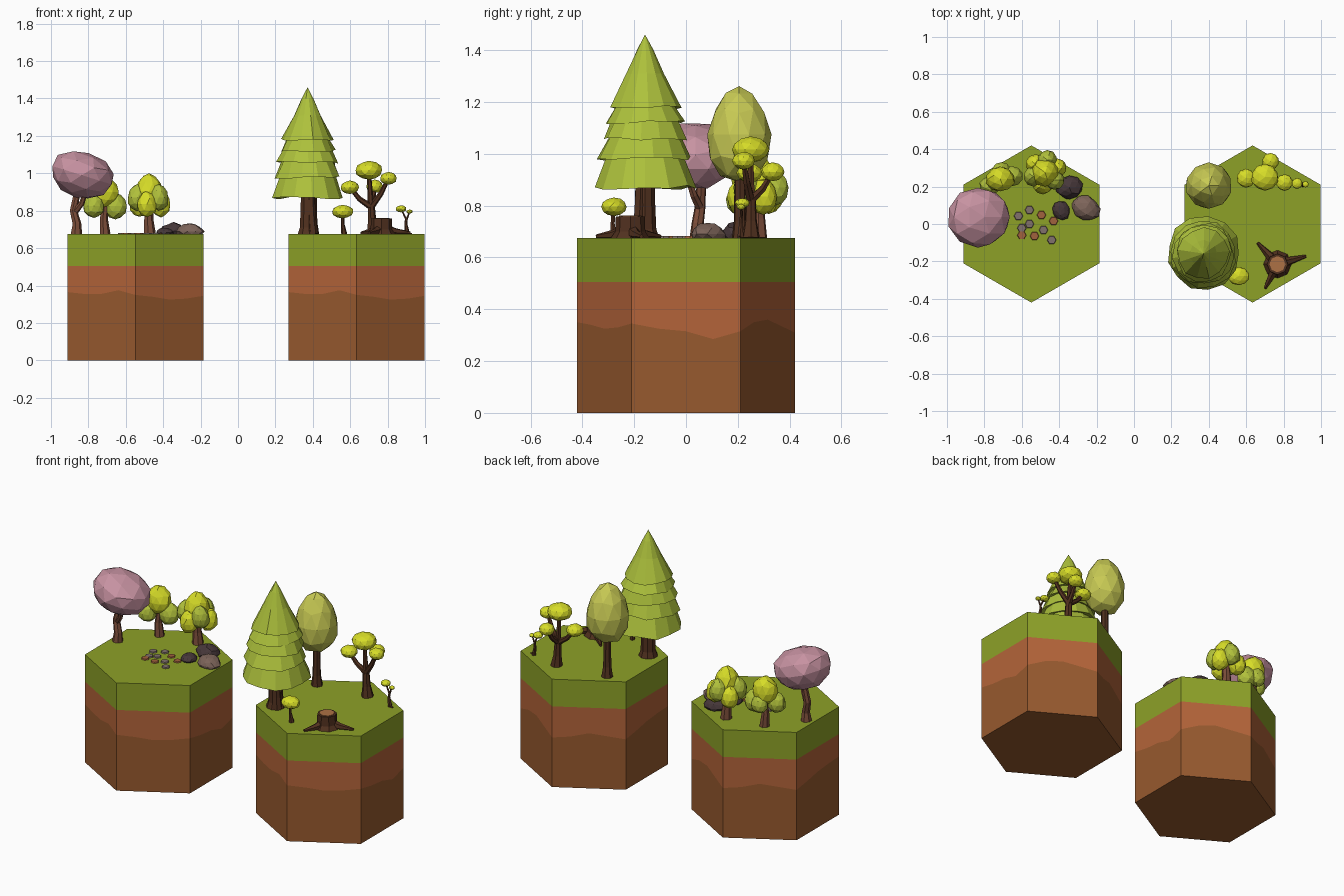
import bpy, bmesh, math, random
from mathutils import Vector

if "Cube" in bpy.data.objects:
    bpy.data.objects.remove(bpy.data.objects["Cube"])

random.seed(4)
Z0 = 0.675          # ground level on top of the tiles
CENTERS = {"left": -0.549, "right": 0.634}


def mat(name, r, g, b):
    m = bpy.data.materials.new(name)
    m.diffuse_color = [(c / 255) ** 2.2 for c in (r, g, b)] + [1]
    m.use_nodes = True
    m.node_tree.nodes["Principled BSDF"].inputs["Base Color"].default_value = m.diffuse_color
    return m


GRASS = mat("grass", 140, 160, 44)
SOIL = mat("soil", 178, 100, 60)
DEEP = mat("deep_soil", 150, 90, 50)
PINK = mat("pink_leaves", 198, 145, 160)
OLIVE = mat("olive_leaves", 198, 200, 84)
LIME = mat("lime_leaves", 176, 192, 62)
YELLOW = mat("yellow_leaves", 214, 220, 44)
PINE = mat("pine_leaves", 172, 192, 62)
BARK = mat("dark_bark", 82, 52, 36)
REDBARK = mat("red_bark", 122, 78, 60)
WOOD = mat("cut_wood", 172, 112, 70)
DARK = mat("dark_stone", 72, 58, 60)
STONE = mat("brown_stone", 124, 100, 90)
GREY = mat("grey_pebble", 128, 112, 108)
RED = mat("red_pebble", 160, 98, 64)


def finish(bm, name, material):
    bmesh.ops.recalc_face_normals(bm, faces=bm.faces)
    me = bpy.data.meshes.new(name)
    bm.to_mesh(me)
    bm.free()
    me.materials.append(material)
    ob = bpy.data.objects.new(name, me)
    bpy.context.collection.objects.link(ob)
    return ob


def skin(name, rings, material, cap_start=True, cap_end=True):
    """Bridge equal-length rings of points into one surface."""
    bm = bmesh.new()
    vs = [[bm.verts.new(p) for p in ring] for ring in rings]
    n = len(vs[0])
    for a, b in zip(vs, vs[1:]):
        for i in range(n):
            j = (i + 1) % n
            bm.faces.new((a[i], a[j], b[j], b[i]))
    if cap_start:
        bm.faces.new(vs[0][::-1])
    if cap_end:
        bm.faces.new(vs[-1])
    bmesh.ops.remove_doubles(bm, verts=bm.verts, dist=1e-5)
    return finish(bm, name, material)


def tube(name, pts, radii, material, sides=7):
    """Tapered limb through a few points."""
    pts = [Vector(p) for p in pts]
    rings = []
    for i, p in enumerate(pts):
        d = pts[min(i + 1, len(pts) - 1)] - pts[max(i - 1, 0)]
        q = Vector((0, 0, 1)).rotation_difference(d)
        rings.append([p + q @ Vector((radii[i] * math.cos(k * math.tau / sides),
                                      radii[i] * math.sin(k * math.tau / sides), 0))
                      for k in range(sides)])
    return skin(name, rings, material)


def blob(name, loc, size, material, taper=0.0, jitter=0.05, rot=(0, 0, 0), floor=None):
    """Faceted ball; taper narrows the top, floor flattens the underside."""
    bm = bmesh.new()
    bmesh.ops.create_icosphere(bm, subdivisions=2, radius=1)
    for v in bm.verts:
        k = 1 + random.uniform(-jitter, jitter)
        t = 1 - taper * v.co.z
        v.co = Vector((v.co.x * t * size[0], v.co.y * t * size[1], v.co.z * size[2])) * k
        if floor is not None:
            v.co.z = max(v.co.z, floor - loc[2])
    ob = finish(bm, name, material)
    ob.location = loc
    ob.rotation_euler = rot
    return ob


# hexagonal ground tiles with a wavy soil boundary
WAVE = [.35, .34, .325, .33, .345, .325, .315, .285, .315, .35, .36, .335,
        .31, .32, .345, .33, .315, .33, .35, .36, .365, .355, .355, .375]


def hex_ring(cx, heights):
    corners = [Vector((cx + .42 * math.cos(math.radians(a)), .42 * math.sin(math.radians(a)), 0))
               for a in range(-90, 270, 60)]
    return [corners[i // 4].lerp(corners[(i // 4 + 1) % 6], i % 4 / 4) + Vector((0, 0, h))
            for i, h in enumerate(heights)]


for side, cx in CENTERS.items():
    bottom, wave = hex_ring(cx, [0] * 24), hex_ring(cx, WAVE)
    turf, top = hex_ring(cx, [.505] * 24), hex_ring(cx, [Z0] * 24)
    skin(side + "_deep_soil", [bottom, wave], DEEP, True, False)
    skin(side + "_soil", [wave, turf], SOIL, False, False)
    skin(side + "_grass", [turf, top], GRASS, False, True)

# pink tree
tube("pink_tree_trunk", [(-.865, .045, Z0), (-.862, .045, .73), (-.88, .055, .80), (-.86, .06, .90)],
     [.032, .024, .021, .018], REDBARK)
tube("pink_tree_branch", [(-.875, .055, .79), (-.835, .03, .84), (-.815, .01, .90)], [.018, .015, .012], REDBARK, 6)
blob("pink_tree_crown", (-.835, .037, .99), (.172, .16, .125), PINK, -.1, .03, (0, .3, 0))

# two-tier bush tree at the back left
tube("back_left_trunk", [(-.712, .24, Z0), (-.718, .24, .76), (-.705, .24, .86)], [.03, .022, .018], REDBARK)
blob("back_left_upper_leaves", (-.715, .24, .90), (.078, .068, .085), YELLOW, .05)
for i, (x, y, z, r) in enumerate([(-.77, .205, .825, .056), (-.655, .255, .825, .06), (-.71, .285, .83, .05)]):
    blob(f"back_left_lower_leaves_{i}", (x, y, z), (r, r * .9, r * 1.15), LIME, .1)

# clustered bush tree at the back
tube("back_bush_trunk", [(-.473, .28, Z0), (-.478, .28, .75), (-.473, .275, .86)], [.034, .026, .02], REDBARK)
blob("back_bush_top", (-.475, .275, .905), (.075, .075, .092), YELLOW, .15)
for i in range(6):
    a = math.radians(20 + i * 60)
    blob(f"back_bush_side_{i}", (-.475 + .067 * math.cos(a), .277 + .067 * math.sin(a), .835 + .035 * (i % 2)),
         (.052, .052, .07), LIME if i % 2 else YELLOW, .1)

# boulders
for i, (x, y, sx, sy, h, m) in enumerate([(-.345, .195, .07, .062, .062, DARK),
                                          (-.258, .085, .064, .08, .06, STONE),
                                          (-.39, .072, .052, .046, .036, DARK)]):
    blob(f"boulder_{i}", (x, y, Z0 + h * .25), (sx, sy, h * .75), m, .1, .08, (0, 0, i), Z0)

# flat pebbles
PEBBLES = [(-.618, .043), (-.559, .075), (-.495, .048), (-.43, .016), (-.484, -.032), (-.559, 0),
           (-.60, -.06), (-.532, -.064), (-.44, -.086), (-.60, -.022)]
for i, (x, y) in enumerate(PEBBLES):
    tube(f"pebble_{i}", [(x, y, Z0 - .003), (x, y, Z0 + .007)], [.026, .022], RED if i in (2, 3, 6, 7) else GREY, 6)

# tiered pine
PX, PY, N = .372, -.158, 13
tube("pine_trunk", [(PX, PY, Z0), (PX, PY, .71), (PX, PY, .80), (PX, PY, .95)], [.056, .044, .04, .036], BARK, 9)
tube("pine_trunk_strand", [(PX + .03, PY - .025, Z0), (PX + .022, PY - .022, .75), (PX + .015, PY - .015, .9)],
     [.028, .024, .022], BARK, 6)


def pine_ring(r, z, wob, phase):
    ring = []
    for k in range(N):
        a = (k + phase) * math.tau / N
        rr = r + random.uniform(-wob, wob)
        ring.append((PX + rr * math.cos(a), PY + rr * math.sin(a), z + random.uniform(-wob, wob)))
    return ring


TIERS = [(.195, .87, .15, .99), (.18, .98, .14, 1.065), (.162, 1.056, .13, 1.13), (.15, 1.12, .11, 1.19)]
for i, (r0, z0, r1, z1) in enumerate(TIERS):
    skin(f"pine_tier_{i}", [pine_ring(r0 * .6, z0 + .025, 0, i * .4), pine_ring(r0, z0, .009, i * .4),
                            pine_ring(r1, z1, 0, i * .4)], PINE)
skin("pine_top", [pine_ring(.08, 1.195, 0, .2), pine_ring(.136, 1.178, .008, .2), pine_ring(.072, 1.31, .003, .2),
                  pine_ring(.032, 1.40, .002, .2), pine_ring(0, 1.46, 0, .2)], PINE, True, False)

# tall egg-shaped tree
tube("egg_tree_trunk", [(.40, .21, Z0), (.40, .208, .74), (.40, .208, .98)], [.034, .024, .02], BARK)
blob("egg_tree_crown", (.40, .205, 1.075), (.123, .123, .187), OLIVE, .2, .02)

# tree with several ball-shaped leaf clumps
FORK = (.712, .25, .82)
tube("ball_tree_trunk", [(.722, .25, Z0), (.716, .25, .74), FORK], [.036, .024, .02], BARK)
BALLS = [(.70, .25, 1.016, .073, .05), (.598, .245, .925, .05, .036),
         (.73, .335, .93, .045, .036), (.805, .222, .973, .045, .034)]
for i, (x, y, z, r, h) in enumerate(BALLS):
    mid = Vector(FORK).lerp(Vector((x, y, z)), .55) + Vector((0, 0, -.015))
    tube(f"ball_tree_branch_{i}", [FORK, mid, (x, y, z)], [.018, .014, .01], BARK, 6)
    blob(f"ball_tree_leaves_{i}", (x, y, z), (r, r, h), YELLOW, 0, .03)

# tiny sapling
tube("sapling_trunk", [(.906, .21, Z0), (.897, .212, .73), (.90, .214, .76)], [.014, .008, .007], BARK, 6)
for i, (x, y, z, r) in enumerate([(.872, .217, .81, .029), (.917, .212, .795, .017)]):
    tube(f"sapling_branch_{i}", [(.90, .214, .75), (x, y, z)], [.006, .004], BARK, 5)
    blob(f"sapling_leaves_{i}", (x, y, z), (r, r, r * .65), YELLOW, 0, .03)
tube("sapling_root", [(.90, .21, Z0 + .004), (.93, .205, Z0 + .002)], [.009, .004], BARK, 5)

# small shrub beside the pine
tube("shrub_trunk", [(.568, -.28, Z0), (.56, -.283, .73), (.56, -.28, .80)], [.016, .009, .008], BARK, 6)
blob("shrub_leaves", (.56, -.278, .795), (.058, .05, .036), YELLOW, 0, .03)

# stump with three roots
SX, SY = .767, -.215
tube("stump", [(SX, SY, Z0), (SX, SY, .70), (SX, SY, .758)], [.075, .058, .056], BARK, 8)
tube("stump_cut_face", [(SX, SY, .75), (SX, SY, .761)], [.043, .043], WOOD, 8)
for i, (x, y) in enumerate([(.66, -.10), (.92, -.172), (.70, -.345)]):
    s, e = Vector((SX, SY, .705)), Vector((x, y, Z0 + .006))
    m = s.lerp(e, .5) + Vector((0, 0, -.006))
    tube(f"stump_root_{i}", [s, m, e], [.034, .02, .008], BARK, 6)
